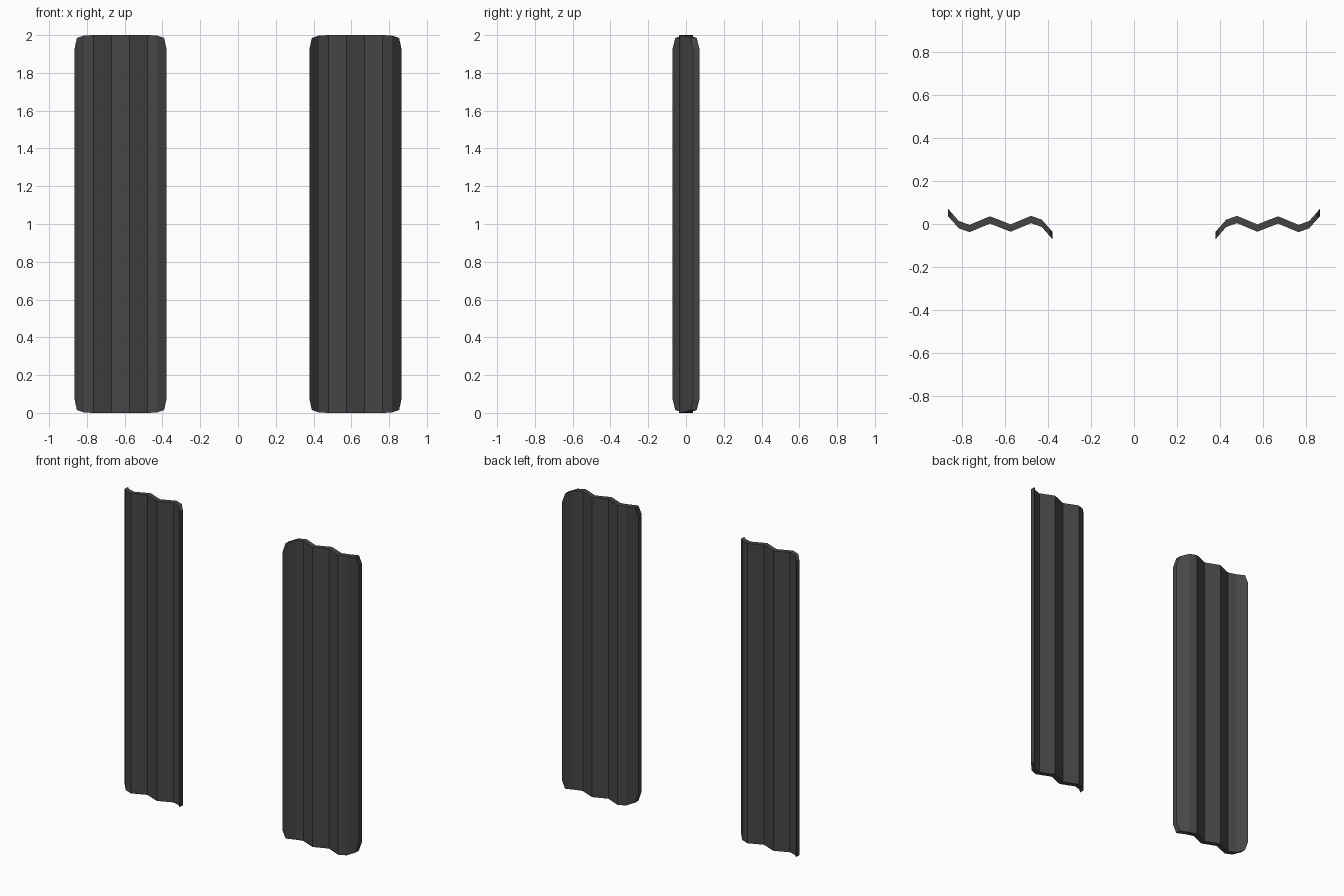
import bpy, bmesh

if "Cube" in bpy.data.objects:
    bpy.data.objects.remove(bpy.data.objects["Cube"])

# Zigzag cross-section: (offset from panel centre, centre-line y, inset of top and bottom edge)
HALF = [(-0.244, -0.055, 0.075), (-0.231, -0.040, 0.015), (-0.193, 0.003, 0.002),
        (-0.143, 0.021, 0.0), (-0.048, -0.019, 0.0)]
PROFILE = HALF + [(-x, -y, i) for x, y, i in reversed(HALF)]
CENTRE, THICK, HEIGHT = 0.622, 0.034, 2.0

mat = bpy.data.materials.new("dark_grey")
mat.diffuse_color = (0.06, 0.06, 0.06, 1)
mat.use_nodes = True
mat.node_tree.nodes["Principled BSDF"].inputs["Base Color"].default_value = mat.diffuse_color


def corrugated_panel(name, side):
    bm = bmesh.new()
    rings = []
    for x, y, inset in PROFILE:
        t = THICK / 2
        rings.append([bm.verts.new((side * (CENTRE + x), y + dy, z)) for dy, z in
                      ((-t, inset), (t, inset), (t, HEIGHT - inset), (-t, HEIGHT - inset))])
    # Skin between neighbouring columns
    for a, b in zip(rings, rings[1:]):
        for k in range(4):
            n = (k + 1) % 4
            bm.faces.new((a[k], a[n], b[n], b[k]))
    # End caps
    bm.faces.new(rings[0])
    bm.faces.new(rings[-1])
    bmesh.ops.recalc_face_normals(bm, faces=bm.faces)
    mesh = bpy.data.meshes.new(name)
    bm.to_mesh(mesh)
    bm.free()
    mesh.materials.append(mat)
    obj = bpy.data.objects.new(name, mesh)
    bpy.context.collection.objects.link(obj)


# Mirrored pair of panels
corrugated_panel("right_panel", 1)
corrugated_panel("left_panel", -1)
